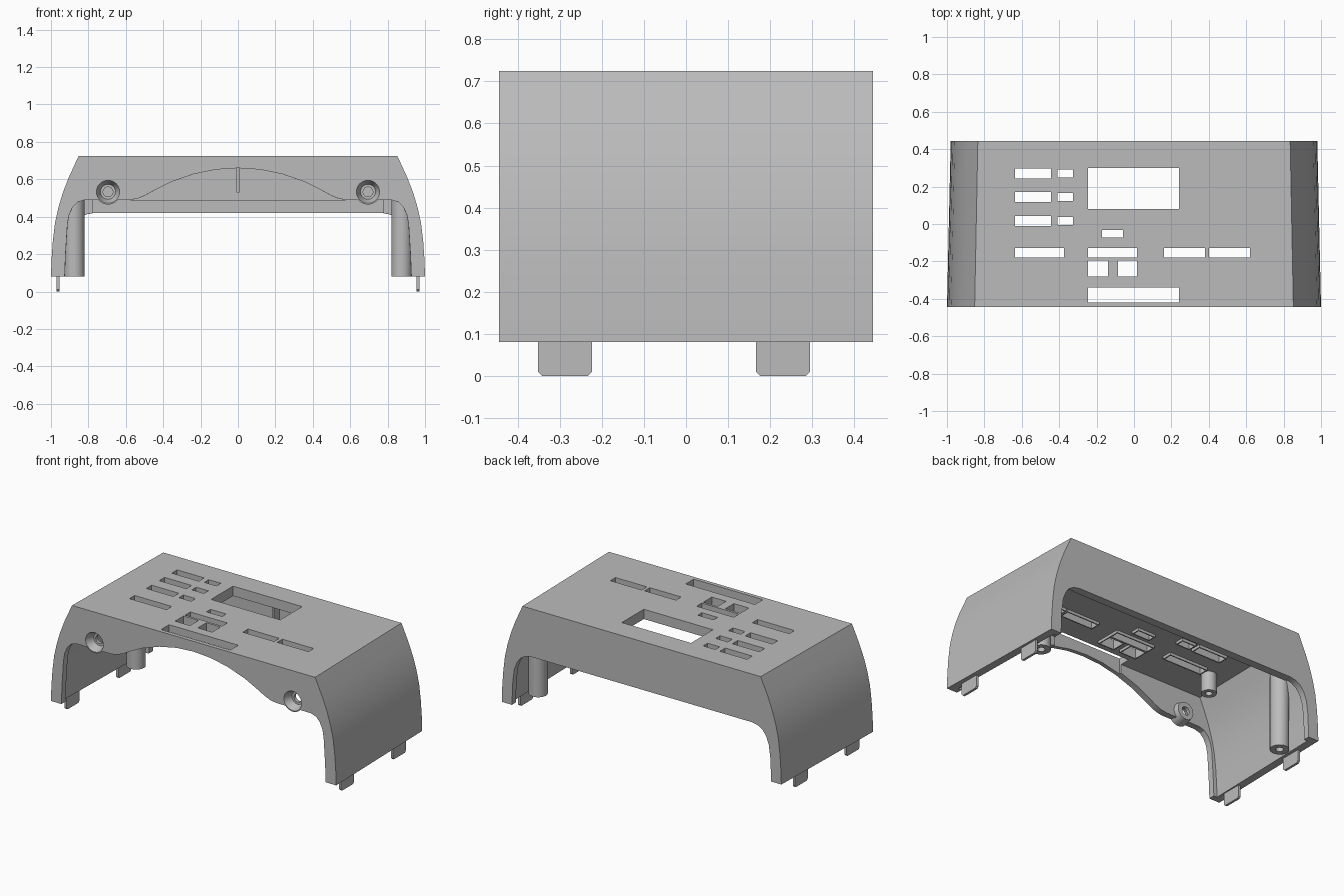
import bpy, bmesh, math
from mathutils import Matrix, Vector

if "Cube" in bpy.data.objects:
    bpy.data.objects.remove(bpy.data.objects["Cube"])

grey = bpy.data.materials.new("light_grey_plastic")
grey.use_nodes = True
grey.diffuse_color = (0.5, 0.5, 0.5, 1)
grey.node_tree.nodes["Principled BSDF"].inputs["Base Color"].default_value = (0.5, 0.5, 0.5, 1)

HALF = 0.445          # half depth
BASE, TOP = 0.08, 0.725
WALL = 0.04


def finish(name, bm):
    bmesh.ops.recalc_face_normals(bm, faces=bm.faces)
    mesh = bpy.data.meshes.new(name)
    bm.to_mesh(mesh)
    bm.free()
    mesh.materials.append(grey)
    ob = bpy.data.objects.new(name, mesh)
    bpy.context.collection.objects.link(ob)
    return ob


def taper(y):
    return 1 - 0.02 * (y + HALF) / (2 * HALF)


def prism(name, half, y0, y1):
    """Mirror a half profile (x, z) and extrude it along y, narrowing to the back."""
    pts = half + [(-x, z) for x, z in reversed(half) if x > 0]
    bm = bmesh.new()
    a, b = [[bm.verts.new((x * taper(y), y, z)) for x, z in pts] for y in (y0, y1)]
    bm.faces.new(a)
    bm.faces.new(b)
    for i in range(len(pts)):
        j = (i + 1) % len(pts)
        bm.faces.new((a[i], a[j], b[j], b[i]))
    return finish(name, bm)


def box(name, x0, x1, y0, y1, z0, z1):
    bm = bmesh.new()
    bmesh.ops.create_cube(bm, size=1)
    for v in bm.verts:
        v.co = Vector(((x0 + x1) / 2 + v.co.x * (x1 - x0),
                       (y0 + y1) / 2 + v.co.y * (y1 - y0),
                       (z0 + z1) / 2 + v.co.z * (z1 - z0)))
    return finish(name, bm)


def cone(name, start, end, r0, r1):
    """Round solid between two points."""
    start, end = Vector(start), Vector(end)
    d = end - start
    bm = bmesh.new()
    bmesh.ops.create_cone(bm, cap_ends=True, segments=32, radius1=r0, radius2=r1, depth=d.length)
    rot = d.to_track_quat("Z", "Y").to_matrix().to_4x4()
    bmesh.ops.transform(bm, matrix=Matrix.Translation((start + end) / 2) @ rot, verts=bm.verts)
    return finish(name, bm)


def combine(ob, steps):
    """Apply boolean steps and drop the helper solids."""
    for op, tool in steps:
        tool.hide_render = True
        mod = ob.modifiers.new("cut", "BOOLEAN")
        mod.operation, mod.solver, mod.object = op, "EXACT", tool
    bpy.context.view_layer.update()
    ev = ob.evaluated_get(bpy.context.evaluated_depsgraph_get())
    mesh = bpy.data.meshes.new_from_object(ev)
    ob.modifiers.clear()
    ob.data = mesh
    for tool in {t for _, t in steps}:
        bpy.data.objects.remove(tool)


def smooth(ob):
    bpy.ops.object.select_all(action="DESELECT")
    ob.select_set(True)
    bpy.context.view_layer.objects.active = ob
    bpy.ops.object.shade_smooth_by_angle(angle=math.radians(25))


# Outer side profile, from the foot up to the flat top
side = [(1, BASE), (0.997, 0.17), (0.99, 0.27), (0.978, 0.37), (0.96, 0.45),
        (0.936, 0.53), (0.905, 0.61), (0.852, TOP)]
cavity_side = [(0.95, 0)] + [(x - 0.05, z) for x, z in side[:-1]] + [(0.825, TOP - 0.045)]

# Leg openings: the front one rises into an arch, the back one is straight
front_half = [(0.93, 0), (0.922, 0.2), (0.912, 0.36), (0.903, 0.41), (0.885, 0.45), (0.858, 0.478),
              (0.82, 0.49), (0.58, 0.49), (0.54, 0.496), (0.5, 0.512), (0.44, 0.545), (0.36, 0.585),
              (0.24, 0.627), (0.12, 0.652), (0, 0.66)]
back_half = [(0.93, 0), (0.922, 0.22), (0.91, 0.31), (0.89, 0.36), (0.865, 0.392),
             (0.83, 0.412), (0.785, 0.42)]

# Top cutouts as x0, x1, y0, y1
slots = [(-0.245, 0.24, 0.08, 0.30), (-0.17, -0.06, -0.073, -0.032),
         (-0.635, -0.375, -0.18, -0.128), (-0.245, 0.015, -0.18, -0.128),
         (0.16, 0.38, -0.18, -0.128), (0.40, 0.62, -0.18, -0.128),
         (-0.245, -0.14, -0.28, -0.195), (-0.085, 0.015, -0.28, -0.195)]
for y in (0.27, 0.145, 0.016):
    slots += [(-0.635, -0.445, y - 0.027, y + 0.027), (-0.41, -0.325, y - 0.022, y + 0.022)]
front_slot = (-0.245, 0.24, -0.42, -0.34)

# Shell with cavity, openings, screw cups, slot collars and slots
shell = prism("shell", side, -HALF, HALF)
steps = [("DIFFERENCE", prism("cavity", cavity_side, -HALF + WALL, HALF - WALL)),
         ("DIFFERENCE", prism("front_opening", front_half, -0.6, -0.39)),
         ("DIFFERENCE", prism("back_opening", back_half, 0.39, 0.6))]
for s in (-1, 1):
    x, z = s * 0.695, 0.533
    steps += [("UNION", cone("screw_cup", (x, -HALF + 0.001, z), (x, -0.375, z), 0.068, 0.055)),
              ("DIFFERENCE", cone("countersink", (x, -HALF - 0.005, z), (x, -0.395, z), 0.064, 0.04)),
              ("DIFFERENCE", cone("screw_hole", (x, -0.5, z), (x, -0.3, z), 0.026, 0.026))]
rim = 0.007
for x0, x1, y0, y1 in slots:
    steps.append(("UNION", box("collar", x0 - rim, x1 + rim, y0 - rim, y1 + rim, 0.663, 0.7)))
for slot in slots + [front_slot]:
    steps.append(("DIFFERENCE", box("slot", *slot, 0.6, 0.8)))
combine(shell, steps)
smooth(shell)

# Mounting posts and short board pegs, each with a pilot hole
for s, label in ((-1, "right"), (1, "left")):
    x = s * 0.875
    post = cone(label + "_post", (x, 0.23, BASE), (x, 0.23, 0.71), 0.055, 0.055)
    combine(post, [("INTERSECT", prism("limit", [(px - 0.02, z - 0.01) for px, z in side], -HALF, HALF)),
                   ("DIFFERENCE", cone("pilot", (x, 0.23, 0), (x, 0.23, 0.25), 0.022, 0.022))])
    smooth(post)
    x = s * 0.7
    peg = cone(label + "_peg", (x, -0.18, 0.56), (x, -0.18, 0.7), 0.045, 0.045)
    combine(peg, [("DIFFERENCE", cone("pilot", (x, -0.18, 0.5), (x, -0.18, 0.64), 0.02, 0.02))])
    smooth(peg)

    # Snap tabs with clipped lower corners
    for y0, end in ((-0.352, "front"), (0.166, "back")):
        y1, c = y0 + 0.129, 0.01
        outline = [(y0, 0.12), (y0, c), (y0 + c, 0), (y1 - c, 0), (y1, c), (y1, 0.12)]
        bm = bmesh.new()
        face = bm.faces.new([bm.verts.new((s * 0.955, y, z)) for y, z in outline])
        out = bmesh.ops.extrude_face_region(bm, geom=[face])["geom"]
        moved = [v for v in out if isinstance(v, bmesh.types.BMVert)]
        bmesh.ops.translate(bm, verts=moved, vec=(s * 0.015, 0, 0))
        finish(f"{label}_{end}_tab", bm)

# Back wall lip and centre rib
box("back_lip", -0.78, 0.78, 0.392, 0.41, 0.421, 0.49)
box("centre_rib", -0.008, 0.008, 0.35, 0.41, 0.53, 0.69)
